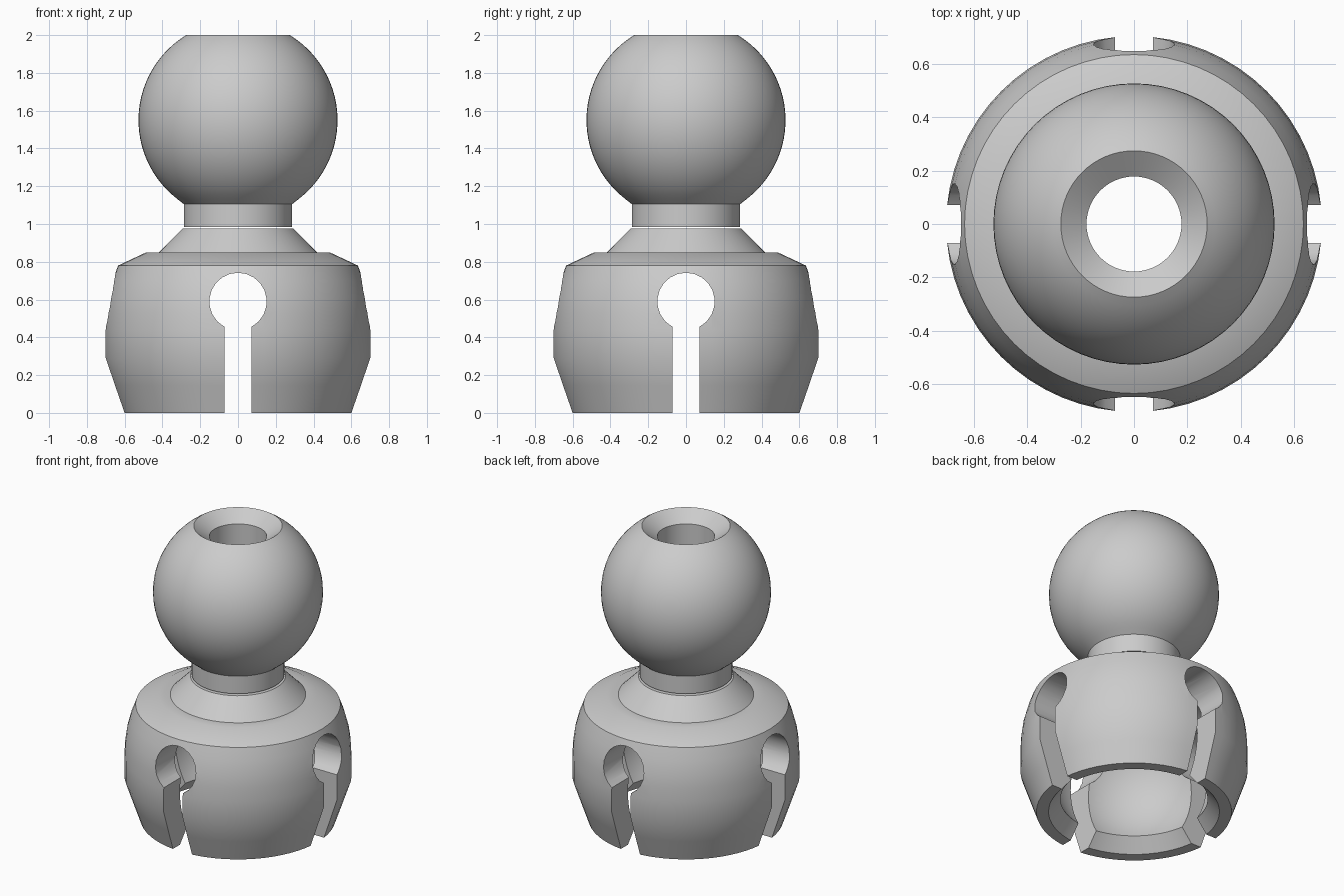
import bpy, bmesh, math
from mathutils import Matrix

if "Cube" in bpy.data.objects:
    bpy.data.objects.remove(bpy.data.objects["Cube"])

SEGMENTS = 64

grey = bpy.data.materials.new("light grey plastic")
grey.diffuse_color = (0.6, 0.6, 0.6, 1)
grey.use_nodes = True
grey.node_tree.nodes["Principled BSDF"].inputs["Base Color"].default_value = grey.diffuse_color


def finish(bm, name):
    bmesh.ops.recalc_face_normals(bm, faces=bm.faces)
    mesh = bpy.data.meshes.new(name)
    bm.to_mesh(mesh)
    bm.free()
    ob = bpy.data.objects.new(name, mesh)
    bpy.context.collection.objects.link(ob)
    mesh.materials.append(grey)
    return ob


def lathe(name, profile):
    """Revolve a closed (radius, height) outline around z."""
    bm = bmesh.new()
    rings = []
    for i in range(SEGMENTS):
        a = 2 * math.pi * i / SEGMENTS
        rings.append([bm.verts.new((r * math.cos(a), r * math.sin(a), z)) for r, z in profile])
    n = len(profile)
    for i in range(SEGMENTS):
        p, q = rings[i], rings[(i + 1) % SEGMENTS]
        for j in range(n):
            k = (j + 1) % n
            bm.faces.new((p[j], q[j], q[k], p[k]))
    return finish(bm, name)


def arc(radius, centre_z, z0, z1, steps):
    """Points on a sphere outline between two heights."""
    t0 = math.asin((z0 - centre_z) / radius)
    t1 = math.asin((z1 - centre_z) / radius)
    return [(radius * math.cos(t), centre_z + radius * math.sin(t))
            for t in (t0 + (t1 - t0) * i / steps for i in range(steps + 1))]


def keyhole(name, angle):
    """Round bore with a straight slot running down from it."""
    half, radius, centre = 0.072, 0.152, 0.59
    start = math.asin(half / radius)
    pts = [(-half, -0.2), (half, -0.2)]
    for i in range(19):
        t = start + (2 * math.pi - 2 * start) * i / 18
        pts.append((radius * math.sin(t), centre - radius * math.cos(t)))
    bm = bmesh.new()
    face = bm.faces.new([bm.verts.new((x, -1, z)) for x, z in pts])
    ext = bmesh.ops.extrude_face_region(bm, geom=[face])
    bmesh.ops.translate(bm, vec=(0, 2, 0),
                        verts=[v for v in ext["geom"] if isinstance(v, bmesh.types.BMVert)])
    bmesh.ops.rotate(bm, cent=(0, 0, 0), matrix=Matrix.Rotation(angle, 3, 'Z'), verts=bm.verts)
    ob = finish(bm, name)
    ob.hide_render = True
    return ob


def smooth(ob):
    bpy.ops.object.select_all(action='DESELECT')
    ob.select_set(True)
    bpy.context.view_layer.objects.active = ob
    bpy.ops.object.shade_smooth_by_angle(angle=math.radians(30))


# Ball with countersunk through-hole and short neck
ball = lathe("ball_and_neck",
             [(0.178, 0.985), (0.287, 0.985), (0.287, 1.105)]
             + arc(0.527, 1.55, 1.11, 2.0, 28)[1:]
             + [(0.178, 1.93)])
smooth(ball)

# Socket: outer wall, shoulder and cone, then hole and spherical cavity
outer = [(0.53, 0), (0.605, 0), (0.655, 0.145), (0.704, 0.29), (0.704, 0.44),
         (0.699, 0.53), (0.688, 0.61), (0.664, 0.70), (0.635, 0.78),
         (0.49, 0.848), (0.42, 0.848), (0.295, 0.975), (0.178, 0.975)]
cavity = arc(0.53, 0.36, 0.859, 0.09, 20)
socket = lathe("socket", outer + cavity)

# Four keyhole slots splitting the socket into petals
for i in range(2):
    cutter = keyhole("slot_cutter", i * math.pi / 2)
    mod = socket.modifiers.new("slot", 'BOOLEAN')
    mod.operation = 'DIFFERENCE'
    mod.solver = 'EXACT'
    mod.object = cutter
    bpy.context.view_layer.objects.active = socket
    bpy.ops.object.modifier_apply(modifier=mod.name)
    bpy.data.objects.remove(cutter)
smooth(socket)
